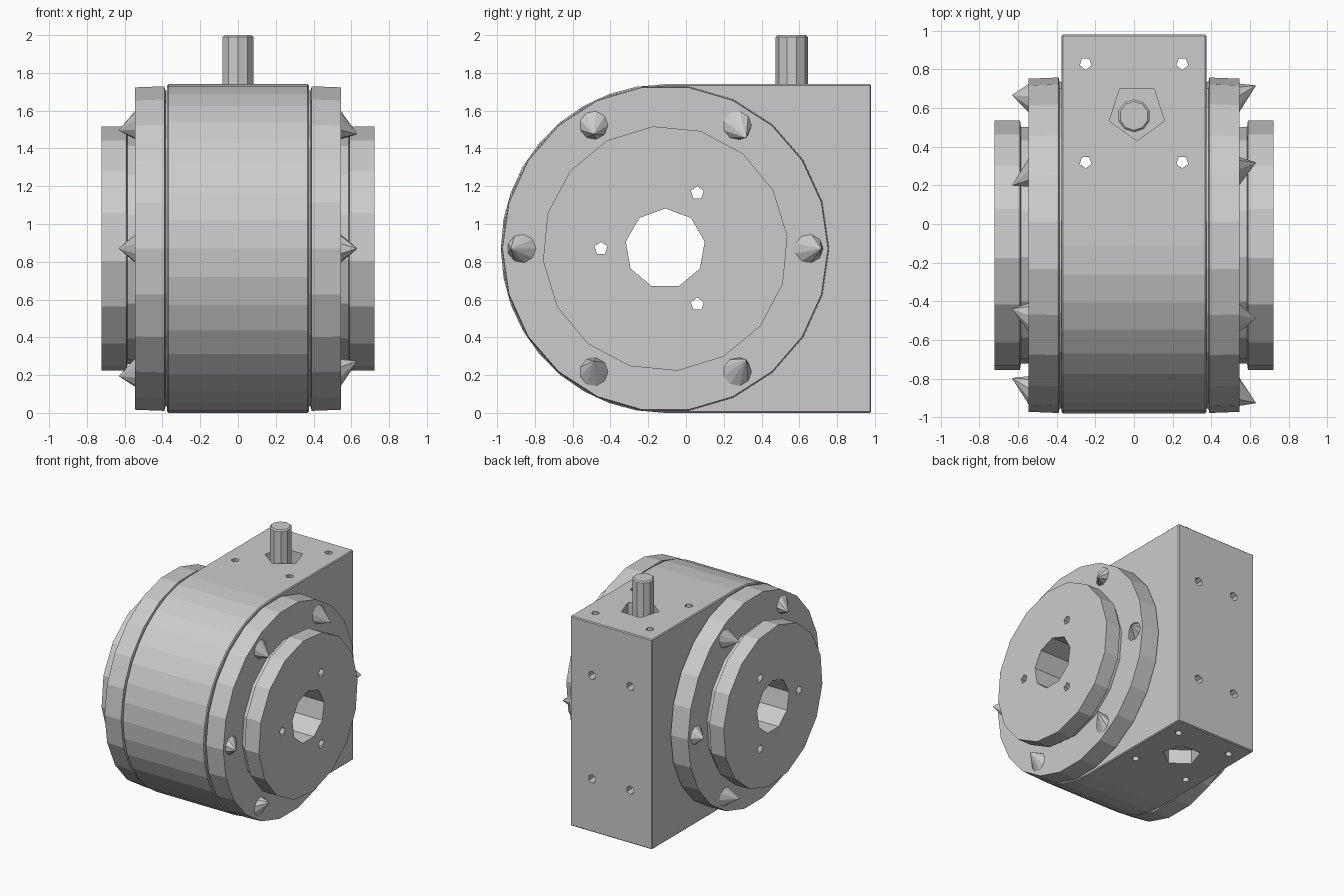
import bpy, bmesh, math
from mathutils import Vector, Matrix

if "Cube" in bpy.data.objects:
    bpy.data.objects.remove(bpy.data.objects["Cube"])

CY, CZ, R = -0.11, 0.87, 0.87      # main axis (along x) and housing radius
TAU = 2 * math.pi


def make(name, bm):
    bmesh.ops.recalc_face_normals(bm, faces=bm.faces)
    me = bpy.data.meshes.new(name)
    bm.to_mesh(me)
    bm.free()
    ob = bpy.data.objects.new(name, me)
    bpy.context.collection.objects.link(ob)
    return ob


def lathe(name, profile, sides, turn=0.0):
    """Capped solid turned about the main x axis from (x, radius) points."""
    bm = bmesh.new()
    rings = [[bm.verts.new((x, CY + r * math.cos(turn + TAU * i / sides),
                            CZ + r * math.sin(turn + TAU * i / sides)))
              for i in range(sides)] for x, r in profile]
    for a, b in zip(rings, rings[1:]):
        for i in range(sides):
            j = (i + 1) % sides
            bm.faces.new((a[i], a[j], b[j], b[i]))
    bm.faces.new(rings[0])
    bm.faces.new(rings[-1])
    return make(name, bm)


def rod(bm, start, end, r, sides):
    """Add a plain cylinder between two points."""
    a, b = Vector(start), Vector(end)
    rot = (b - a).to_track_quat('Z', 'Y').to_matrix().to_4x4()
    bmesh.ops.create_cone(bm, cap_ends=True, segments=sides, radius1=r, radius2=r,
                          depth=(b - a).length,
                          matrix=Matrix.Translation((a + b) / 2) @ rot)


def apply_modifiers(ob):
    dg = bpy.context.evaluated_depsgraph_get()
    me = bpy.data.meshes.new_from_object(ob.evaluated_get(dg))
    ob.modifiers.clear()
    ob.data = me


def cut(ob, cutter):
    m = ob.modifiers.new("cut", 'BOOLEAN')
    m.operation, m.solver, m.object = 'DIFFERENCE', 'EXACT', cutter
    apply_modifiers(ob)


# Housing: half round at the front, square block at the back
bm = bmesh.new()
N = 18
outline = [(CY + R * math.cos(math.pi / 2 + math.pi * i / N),
            CZ + R * math.sin(math.pi / 2 + math.pi * i / N)) for i in range(N + 1)]
outline += [(0.98, 0.0), (0.98, 2 * R)]
face = bm.faces.new([bm.verts.new((-0.375, y, z)) for y, z in outline])
ext = bmesh.ops.extrude_face_region(bm, geom=[face])
bmesh.ops.translate(bm, vec=(0.75, 0, 0),
                    verts=[v for v in ext['geom'] if isinstance(v, bmesh.types.BMVert)])
housing = make("housing", bm)
bev = housing.modifiers.new("edge", 'BEVEL')
bev.width, bev.segments, bev.limit_method = 0.007, 1, 'ANGLE'
apply_modifiers(housing)

# Flanges and output hubs on both sides
turned = [housing]
for s, side in ((-1, "left"), (1, "right")):
    turned.append(lathe(side + "_flange", [(s * x, r) for x, r in
                  ((0.365, 0.845), (0.385, 0.845), (0.39, 0.868), (0.545, 0.862))], 22))
    turned.append(lathe(side + "_hub", [(s * x, r) for x, r in
                  ((0.535, 0.615), (0.585, 0.615), (0.59, 0.65), (0.722, 0.65))], 16, 0.1))

# Central bore and three small holes running right through
bm = bmesh.new()
rod(bm, (-1, CY, CZ), (1, CY, CZ), 0.212, 9)
for k in range(3):
    a = math.pi / 3 + k * TAU / 3
    y, z = CY + 0.34 * math.cos(a), CZ + 0.34 * math.sin(a)
    rod(bm, (-1, y, z), (1, y, z), 0.036, 5)
bore = make("bore_cutter", bm)
bore.hide_render = True
for ob in turned:
    cut(ob, bore)

# Housing mounting holes, shaft recesses at top and bottom
bm = bmesh.new()
for x in (-0.25, 0.25):
    for y in (0.32, 0.83):
        rod(bm, (x, y, -0.1), (x, y, 1.9), 0.032, 5)
for x in (-0.175, 0.175):
    for z in (0.44, 1.30):
        rod(bm, (x, 0.85, z), (x, 1.1, z), 0.036, 6)
for z0, z1 in ((1.62, 1.9), (-0.1, 0.12)):
    rod(bm, (0.015, 0.58, z0), (0.015, 0.58, z1), 0.15, 5)
holes = make("hole_cutter", bm)
holes.hide_render = True
cut(housing, holes)
for c in (bore, holes):
    bpy.data.objects.remove(c)

# Input shaft with a small end chamfer
bm = bmesh.new()
rod(bm, (0, 0.56, 1.55), (0, 0.56, 2.0), 0.085, 10)
top = [e for e in bm.edges if all(v.co.z > 1.99 for v in e.verts)]
bmesh.ops.bevel(bm, geom=top, offset=0.01, segments=1, affect='EDGES')
make("input_shaft", bm)

# Six pointed bolt heads per flange, with skewed tips (dy, dz)
tips = {1: ((.07, 0), (.05, -.07), (0, -.05), (-.06, 0), (0, .06), (.05, .07)),
        -1: ((.02, 0), (-.07, -.03), (.05, -.03), (.07, 0), (.05, -.02), (-.07, -.02))}
for s, side in ((-1, "left"), (1, "right")):
    bm = bmesh.new()
    for k, (dy, dz) in enumerate(tips[s]):
        a = k * TAU / 6
        c = Vector((s * 0.54, CY + 0.757 * math.cos(a), CZ + 0.757 * math.sin(a)))
        ring = [bm.verts.new(c + Vector((0, 0.08 * math.cos(TAU * i / 9),
                                         0.08 * math.sin(TAU * i / 9)))) for i in range(9)]
        tip = bm.verts.new(c + Vector((s * 0.092, dy, dz)))
        bm.faces.new(ring)
        for i in range(9):
            bm.faces.new((ring[i], ring[(i + 1) % 9], tip))
    make(side + "_bolts", bm)
